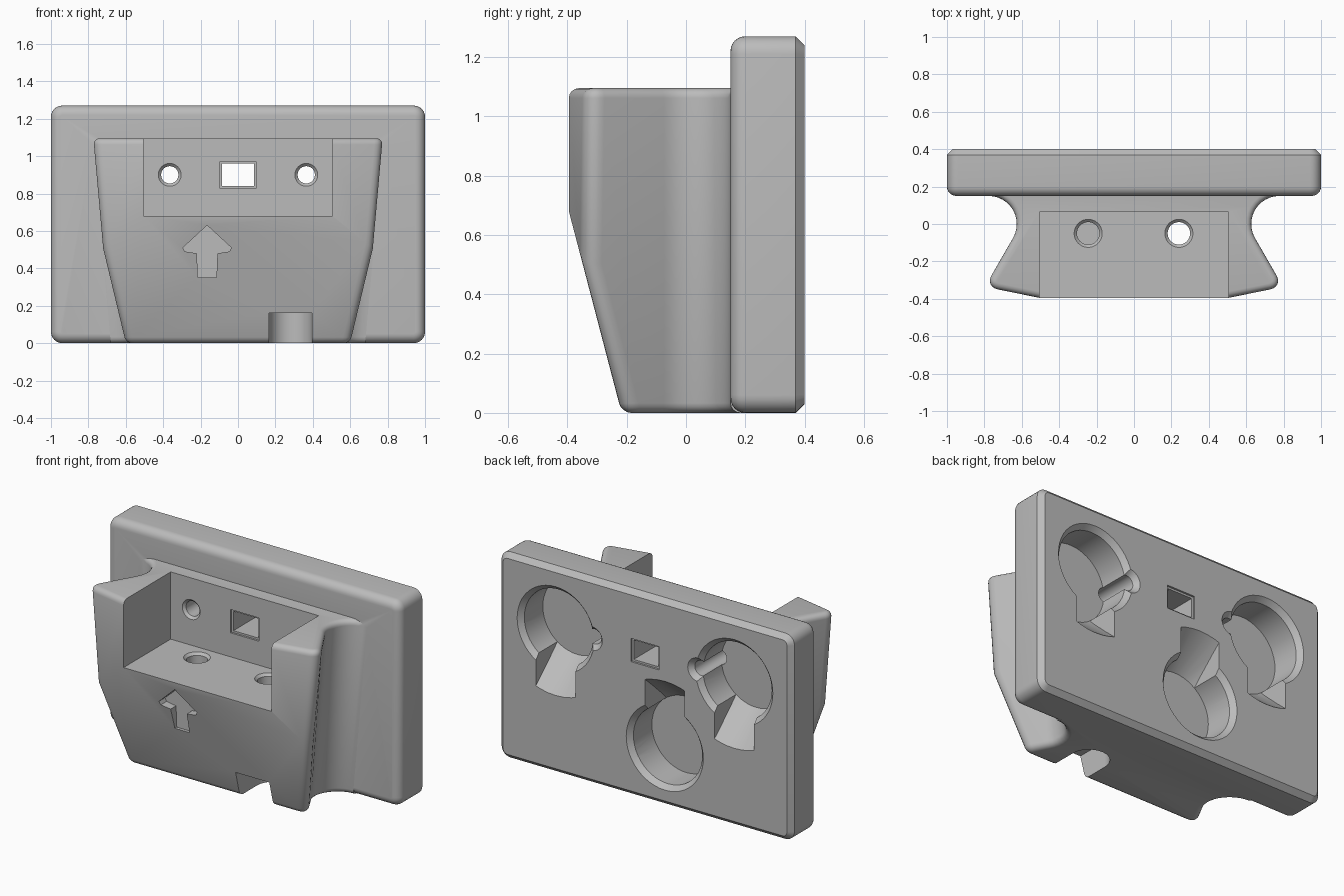
import bpy, bmesh, math
from mathutils import Matrix, Vector

if "Cube" in bpy.data.objects:
    bpy.data.objects.remove(bpy.data.objects["Cube"], do_unlink=True)

grey = bpy.data.materials.new("plain grey")
grey.use_nodes = True
grey.diffuse_color = (0.5, 0.5, 0.5, 1)
grey.node_tree.nodes["Principled BSDF"].inputs["Base Color"].default_value = (0.5, 0.5, 0.5, 1)


def finish(bm, name):
    bmesh.ops.recalc_face_normals(bm, faces=bm.faces)
    mesh = bpy.data.meshes.new(name)
    bm.to_mesh(mesh)
    bm.free()
    mesh.materials.append(grey)
    ob = bpy.data.objects.new(name, mesh)
    bpy.context.collection.objects.link(ob)
    return ob


def box_mesh(lo, hi):
    lo, hi = Vector(lo), Vector(hi)
    bm = bmesh.new()
    bmesh.ops.create_cube(bm, size=1, matrix=Matrix.Translation((lo + hi) / 2)
                          @ Matrix.Diagonal((*(hi - lo), 1)))
    return bm


def box(lo, hi):
    return finish(box_mesh(lo, hi), "cutter")


def frustum(x, z, y0, r0, y1, r1):
    """Round cutter running along y."""
    bm = bmesh.new()
    bmesh.ops.create_cone(bm, cap_ends=True, segments=48, radius1=r0, radius2=r1, depth=y1 - y0,
                          matrix=Matrix.Translation((x, (y0 + y1) / 2, z))
                          @ Matrix.Rotation(-math.pi / 2, 4, "X"))
    return finish(bm, "cutter")


def upright(x, y, z0, r0, z1, r1):
    """Round cutter running along z."""
    bm = bmesh.new()
    bmesh.ops.create_cone(bm, cap_ends=True, segments=48, radius1=r0, radius2=r1, depth=z1 - z0,
                          matrix=Matrix.Translation((x, y, (z0 + z1) / 2)))
    return finish(bm, "cutter")


def combine(target, other, operation):
    mod = target.modifiers.new("combine", "BOOLEAN")
    mod.operation, mod.solver, mod.object = operation, "EXACT", other
    bpy.context.view_layer.objects.active = target
    bpy.ops.object.modifier_apply(modifier=mod.name)
    bpy.data.objects.remove(other, do_unlink=True)
    return target


def bevel(bm, rule, offset, segments):
    edges = [e for e in bm.edges if rule(e)]
    bmesh.ops.bevel(bm, geom=edges, offset=offset, segments=segments, profile=0.5,
                    affect="EDGES", clamp_overlap=True)


def all_at(e, axis, value):
    return all(abs(v.co[axis] - value) < 1e-4 for v in e.verts)


# Back plate: round corners, round front rim, chamfered rear rim
FRONT, BACK = 0.15, 0.4
bm = box_mesh((-1, FRONT, 0), (1, BACK, 1.27))
bevel(bm, lambda e: abs(e.verts[0].co.y - e.verts[1].co.y) > 0.1, 0.06, 6)
bevel(bm, lambda e: all_at(e, 1, FRONT), 0.05, 6)
bevel(bm, lambda e: all_at(e, 1, BACK), 0.03, 1)
mount = finish(bm, "mount_block")

# Waisted body: one plan profile, narrower at the base
TOP = 1.095
half = [(0.78, 0.2)]
for i in range(13):
    a = math.radians(90 + i * 10)
    half.append((0.78 + 0.15 * math.cos(a), 0.15 * math.sin(a)))
half += [(0.80, -0.335), (0.505, -0.395)]


def ring(bm, z):
    pts = []
    for x, y in half:
        narrow = 0.1 * (TOP - z) / TOP if x > 0.51 else 0
        pts.append((x - narrow, y - (0.2 * narrow if x == 0.80 else 0)))
    pts += [(-x, y) for x, y in reversed(pts)]
    return [bm.verts.new((x, y, z)) for x, y in pts]


bm = bmesh.new()
low, high = ring(bm, 0), ring(bm, TOP)
bm.faces.new(low)
bm.faces.new(high)
for i in range(len(low)):
    j = (i + 1) % len(low)
    bm.faces.new((low[i], low[j], high[j], high[i]))
bmesh.ops.recalc_face_normals(bm, faces=bm.faces)

# Sloping lower front
cut = bmesh.ops.bisect_plane(bm, geom=bm.verts[:] + bm.edges[:] + bm.faces[:],
                             plane_co=(0, -0.395, 0.68), plane_no=(0, -0.65, -0.17), clear_outer=True)
bmesh.ops.holes_fill(bm, edges=[e for e in bm.edges if e.is_boundary], sides=0)
bmesh.ops.recalc_face_normals(bm, faces=bm.faces)


def is_side_corner(e):
    return (e.is_manifold and e.calc_face_angle() > 0.6 and all(v.co.y < -0.1 for v in e.verts)
            and not all_at(e, 2, 0) and not all_at(e, 2, TOP))


def is_end_rim(e):
    return (e.is_manifold and e.calc_face_angle() > 0.5 and all(v.co.y < 0.16 for v in e.verts)
            and (all_at(e, 2, 0) or all_at(e, 2, TOP)))


bevel(bm, is_side_corner, 0.07, 6)
bevel(bm, is_end_rim, 0.035, 4)
combine(mount, finish(bm, "body"), "UNION")

cutters = []
# Open pocket and bottom notch
cutters.append(box((-0.505, -0.6, 0.68), (0.505, 0.065, 1.2)))
cutters.append(box((0.165, -0.6, -0.1), (0.395, -0.05, 0.16)))
cutters.append(upright(0.28, -0.05, -0.1, 0.115, 0.16, 0.115))

# Floor holes: one through to the notch, one blind
for x, bottom in ((0.24, 0.1), (-0.245, 0.3)):
    cutters.append(upright(x, -0.05, bottom, 0.06, 0.75, 0.06))
    cutters.append(upright(x, -0.05, 0.665, 0.06, 0.681, 0.076))

# Square window with a shallow rim at both ends
cutters.append(box((-0.085, 0, 0.84), (0.085, 0.5, 0.96)))
for y0, y1 in ((0.05, 0.077), (0.388, 0.45)):
    cutters.append(box((-0.097, y0, 0.828), (0.097, y1, 0.972)))

# Screw bores through the pocket wall
for x in (-0.365, 0.365):
    cutters.append(frustum(x, 0.9, 0, 0.046, 0.5, 0.046))
    cutters.append(frustum(x, 0.9, 0.064, 0.062, 0.08, 0.046))
    cutters.append(frustum(x, 0.9, 0.37, 0.046, 0.402, 0.075))

# Rear keyholes: round recess, chamfered mouth, conical ramp
for x, z, way in ((0.61, 0.89, -1), (-0.61, 0.89, -1), (-0.135, 0.36, 1)):
    cutters.append(frustum(x, z, 0.19, 0.235, 0.5, 0.235))
    cutters.append(frustum(x, z, 0.37, 0.235, 0.402, 0.265))
    ramp = frustum(x, z, 0.19, 0.235, 0.402, 0.41)
    ends = sorted((z, z + way * 0.5))
    cutters.append(combine(ramp, box((x - 0.135, 0.1, ends[0]), (x + 0.135, 0.6, ends[1])), "INTERSECT"))

# Arrow recess on the slope
arrow = [(0, 0.63), (0.13, 0.51), (0.12, 0.49), (0.055, 0.48), (0.05, 0.35)]
outline = arrow + [(-x, z) for x, z in reversed(arrow[1:])]
bm = bmesh.new()
face = bm.faces.new([bm.verts.new((x - 0.165, -0.6, z)) for x, z in outline])
grown = bmesh.ops.extrude_face_region(bm, geom=[face])
bmesh.ops.translate(bm, vec=(0, 0.31, 0), verts=[g for g in grown["geom"] if isinstance(g, bmesh.types.BMVert)])
cutters.append(finish(bm, "cutter"))

for c in cutters:
    combine(mount, c, "DIFFERENCE")

bpy.ops.object.select_all(action="DESELECT")
mount.select_set(True)
bpy.context.view_layer.objects.active = mount
bpy.ops.object.shade_smooth_by_angle(angle=math.radians(30))
